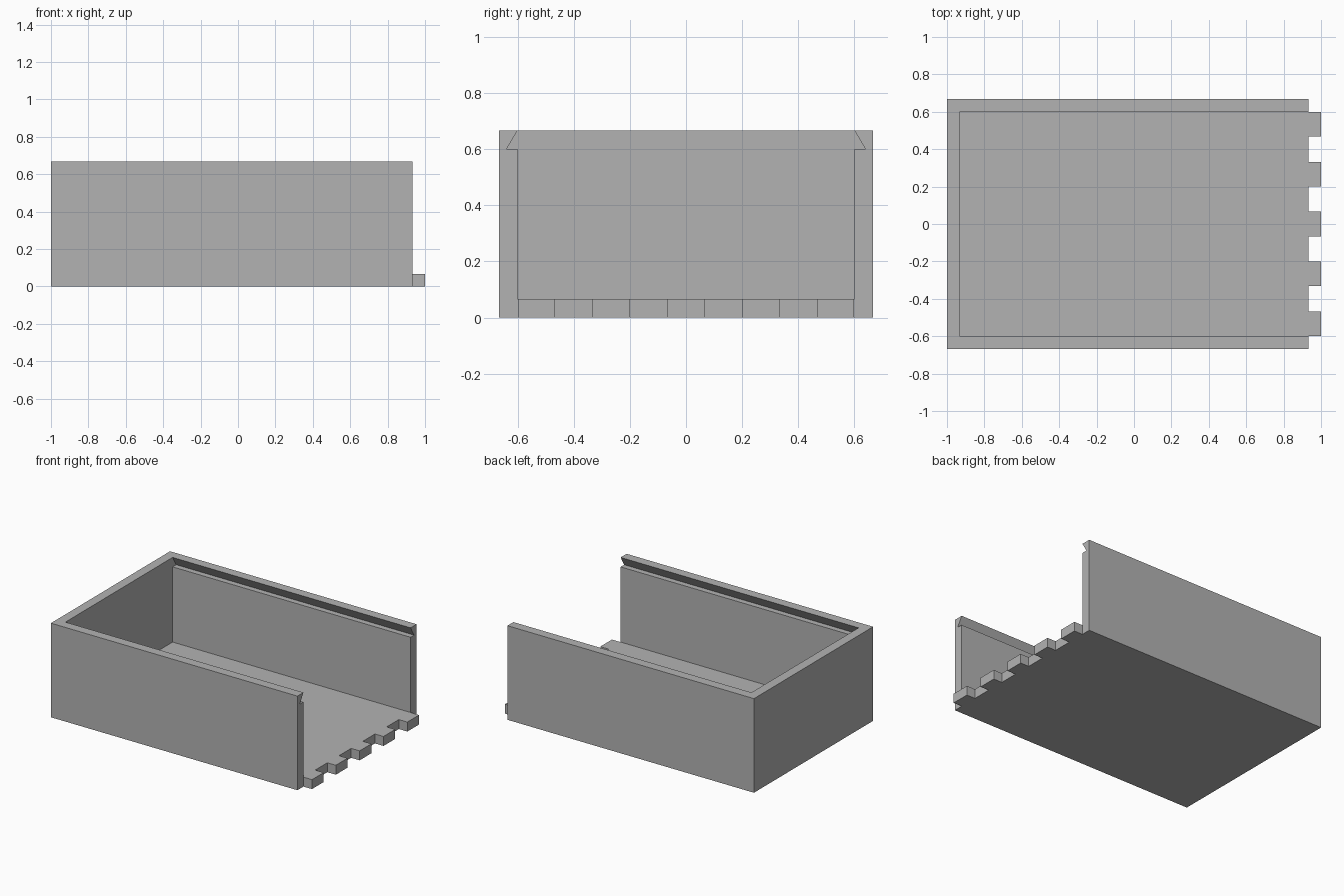
import bpy
import bmesh

default = bpy.data.objects.get("Cube")
if default:
    bpy.data.objects.remove(default, do_unlink=True)

# Main dimensions
WALL = 0.067
HALF_WIDTH = 0.667
INNER = HALF_WIDTH - WALL
HEIGHT = 0.667
FRONT_END = 1 - WALL
TAB_PITCH = 0.267

grey = bpy.data.materials.new("plain grey")
grey.use_nodes = True
colour = (0.45, 0.45, 0.45, 1)
grey.diffuse_color = colour
grey.node_tree.nodes["Principled BSDF"].inputs["Base Color"].default_value = colour


def prism(name, profile, x0, x1):
    """Extrude a closed (y, z) profile along x."""
    bm = bmesh.new()
    face = bm.faces.new([bm.verts.new((x0, y, z)) for y, z in profile])
    moved = bmesh.ops.extrude_face_region(bm, geom=[face])["geom"]
    verts = [v for v in moved if isinstance(v, bmesh.types.BMVert)]
    bmesh.ops.translate(bm, verts=verts, vec=(x1 - x0, 0, 0))
    bmesh.ops.recalc_face_normals(bm, faces=bm.faces)
    mesh = bpy.data.meshes.new(name)
    bm.to_mesh(mesh)
    bm.free()
    mesh.materials.append(grey)
    obj = bpy.data.objects.new(name, mesh)
    bpy.context.collection.objects.link(obj)
    return obj


def rect(y0, y1, z0, z1):
    return [(y0, z0), (y1, z0), (y1, z1), (y0, z1)]


def cut(target, cutter):
    """Subtract the cutter from the target, then remove the cutter."""
    cutter.hide_render = True
    mod = target.modifiers.new("cut", "BOOLEAN")
    mod.operation = "DIFFERENCE"
    mod.solver = "EXACT"
    mod.object = cutter
    bpy.context.view_layer.objects.active = target
    bpy.ops.object.modifier_apply(modifier=mod.name)
    bpy.data.objects.remove(cutter, do_unlink=True)


# Solid block for the box
box = prism("sliding_lid_box", rect(-HALF_WIDTH, HALF_WIDTH, 0, HEIGHT), -1, 1)

# Cavity with undercut lid grooves, open at the +x end
half = [(INNER, WALL), (INNER, 0.6), (0.64, 0.6), (INNER, HEIGHT), (INNER, 0.8)]
cavity = half + [(-y, z) for y, z in reversed(half)]
cut(box, prism("cavity_cutter", cavity, -FRONT_END, 1.2))

# Notches between the floor tabs; the outermost pair trims the side walls
for i in range(6):
    y = (i - 2.5) * TAB_PITCH
    cut(box, prism("notch_cutter", rect(y - 0.068, y + 0.068, -0.2, 1), FRONT_END, 1.2))
